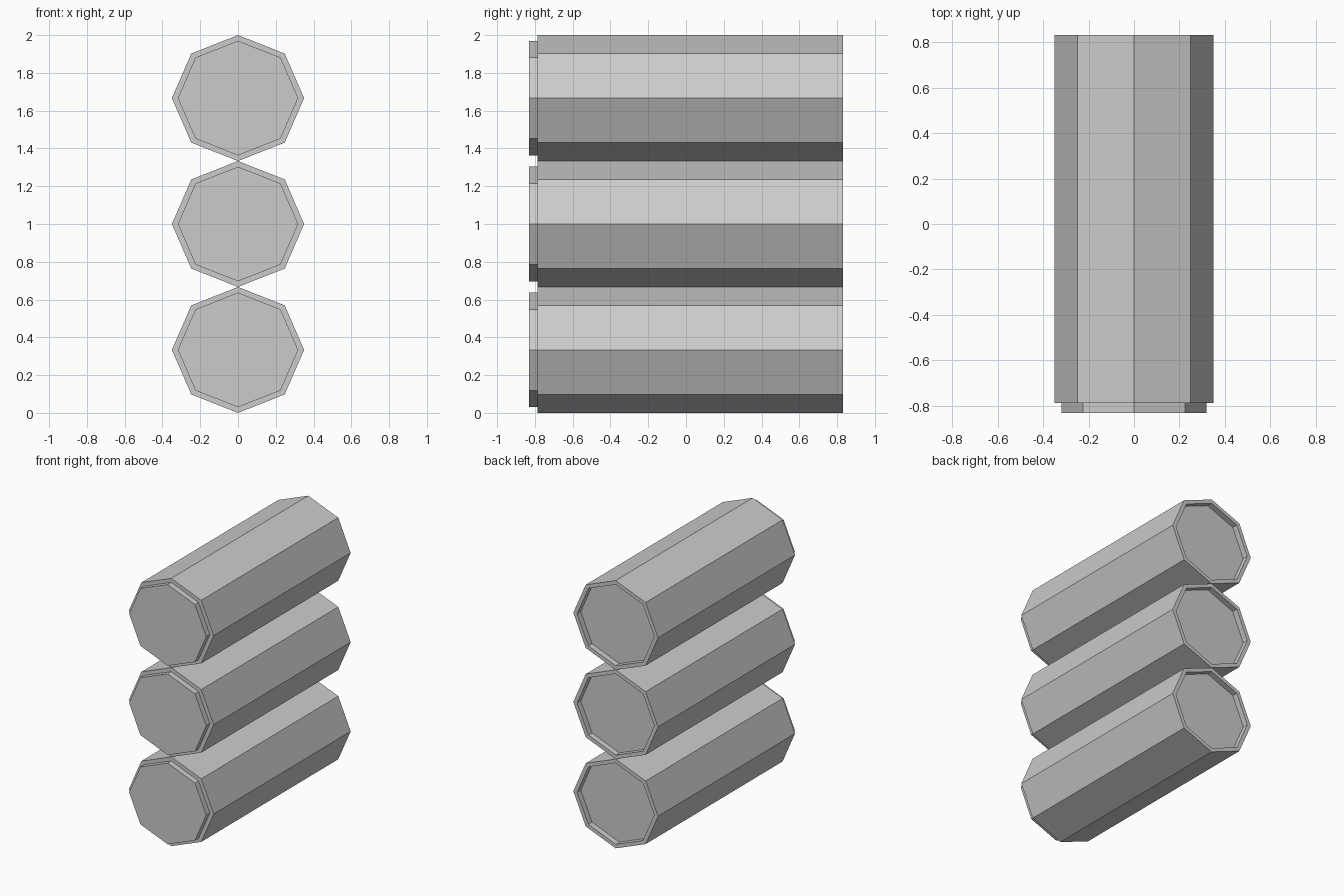
import bpy, bmesh
from math import sin, cos, pi

if "Cube" in bpy.data.objects:
    bpy.data.objects.remove(bpy.data.objects["Cube"])

SIDES = 8
RX, RZ = 0.35, 1 / 3      # slightly wide octagon
INNER = 0.91              # scale of front plug and rear recess
# (scale, y) steps: front plug, shoulder, body, rear rim, recess floor
PROFILE = [(INNER, -0.83), (INNER, -0.787), (1, -0.787),
           (1, 0.83), (INNER, 0.83), (INNER, 0.787)]


def tube(name, z):
    bm = bmesh.new()
    rings = [[bm.verts.new((s * RX * sin(2 * pi * i / SIDES), y,
                            s * RZ * cos(2 * pi * i / SIDES)))
              for i in range(SIDES)] for s, y in PROFILE]
    for a, b in zip(rings, rings[1:]):
        for i in range(SIDES):
            j = (i + 1) % SIDES
            bm.faces.new((a[i], a[j], b[j], b[i]))
    # front face and recess floor
    bm.faces.new(rings[0])
    bm.faces.new(rings[-1])
    bmesh.ops.recalc_face_normals(bm, faces=bm.faces)
    mesh = bpy.data.meshes.new(name)
    bm.to_mesh(mesh)
    bm.free()
    ob = bpy.data.objects.new(name, mesh)
    ob.location.z = z
    bpy.context.collection.objects.link(ob)


# three tubes stacked corner to corner
for k, name in enumerate(("bottom_tube", "middle_tube", "top_tube")):
    tube(name, RZ * (2 * k + 1))
